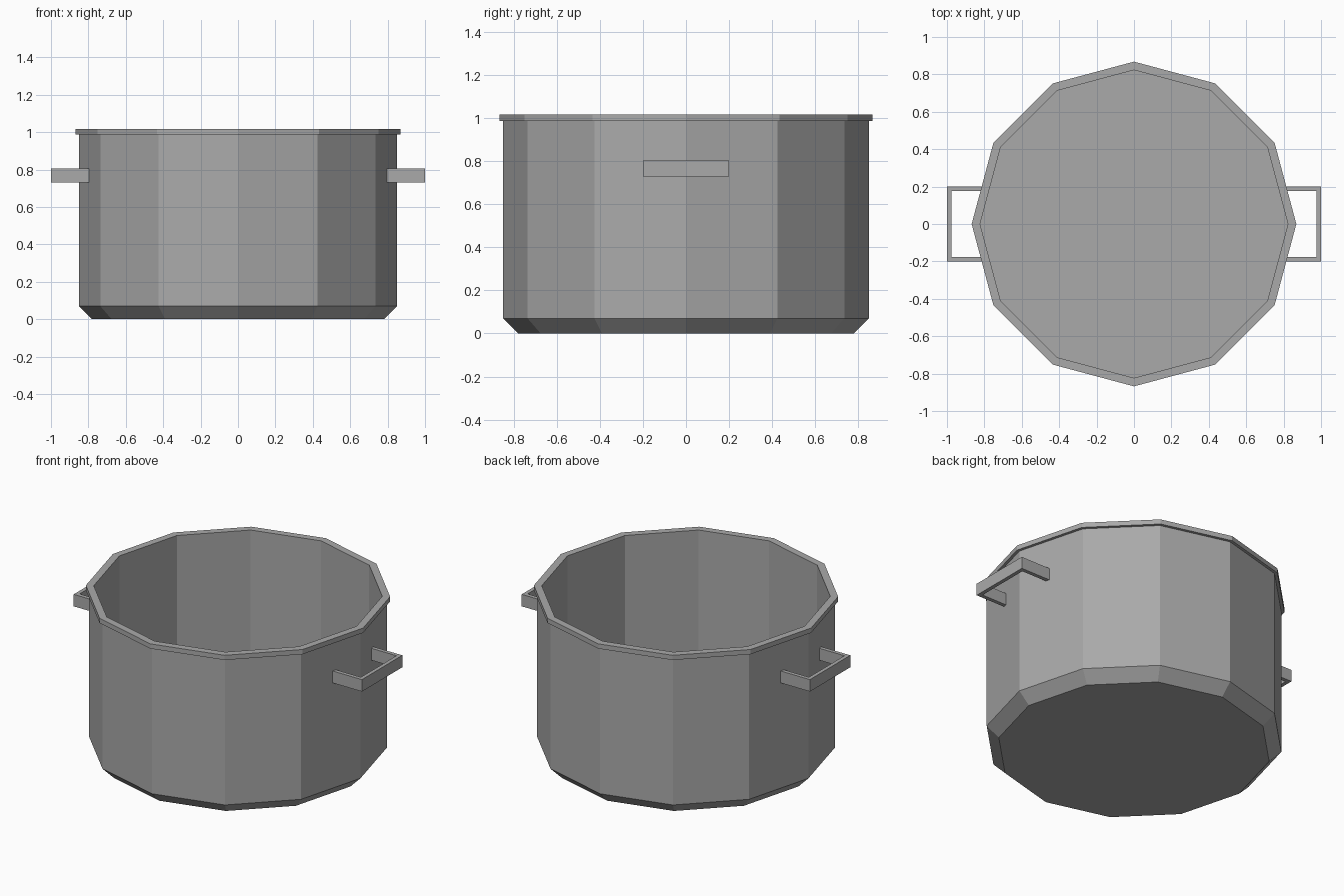
import bpy
import bmesh
from math import cos, sin, tau

if "Cube" in bpy.data.objects:
    bpy.data.objects.remove(bpy.data.objects["Cube"], do_unlink=True)

SIDES = 12

# Single grey metal colour
metal = bpy.data.materials.new("grey metal")
metal.use_nodes = True
metal.diffuse_color = (0.4, 0.4, 0.4, 1)
shader = next(n for n in metal.node_tree.nodes if n.type == 'BSDF_PRINCIPLED')
shader.inputs["Base Color"].default_value = metal.diffuse_color


def finish(name, bm):
    bmesh.ops.recalc_face_normals(bm, faces=bm.faces)
    mesh = bpy.data.meshes.new(name)
    bm.to_mesh(mesh)
    bm.free()
    mesh.materials.append(metal)
    obj = bpy.data.objects.new(name, mesh)
    bpy.context.collection.objects.link(obj)
    return obj


def lathe(name, profile):
    """Turn a radius/height profile into a faceted solid capped at both ends."""
    bm = bmesh.new()
    rings = [[bm.verts.new((r * cos(tau * i / SIDES), r * sin(tau * i / SIDES), z))
              for i in range(SIDES)] for r, z in profile]
    for low, high in zip(rings, rings[1:]):
        for i in range(SIDES):
            j = (i + 1) % SIDES
            bm.faces.new((low[i], low[j], high[j], high[i]))
    bm.faces.new(rings[0])
    bm.faces.new(rings[-1])
    return finish(name, bm)


def handle(name, side):
    """Square U-shaped bracket, sunk slightly into the pot wall."""
    root, tip, half, bar = 0.78, 1.0, 0.2, 0.024
    outline = [(root, -half), (tip, -half), (tip, half), (root, half),
               (root, half - bar), (tip - bar, half - bar),
               (tip - bar, bar - half), (root, bar - half)]
    bm = bmesh.new()
    face = bm.faces.new([bm.verts.new((side * x, y, 0.73)) for x, y in outline])
    extruded = bmesh.ops.extrude_face_region(bm, geom=[face])["geom"]
    top = [v for v in extruded if isinstance(v, bmesh.types.BMVert)]
    bmesh.ops.translate(bm, verts=top, vec=(0, 0, 0.075))
    return finish(name, bm)


# Pot: chamfered base, straight wall, outward rim, hollow inside
lathe("pot_body", [(0.78, 0), (0.85, 0.07), (0.85, 0.987), (0.868, 0.987),
                   (0.868, 1.017), (0.823, 1.017), (0.823, 0.07)])

# Pair of side handles
handle("left_handle", 1)
handle("right_handle", -1)
